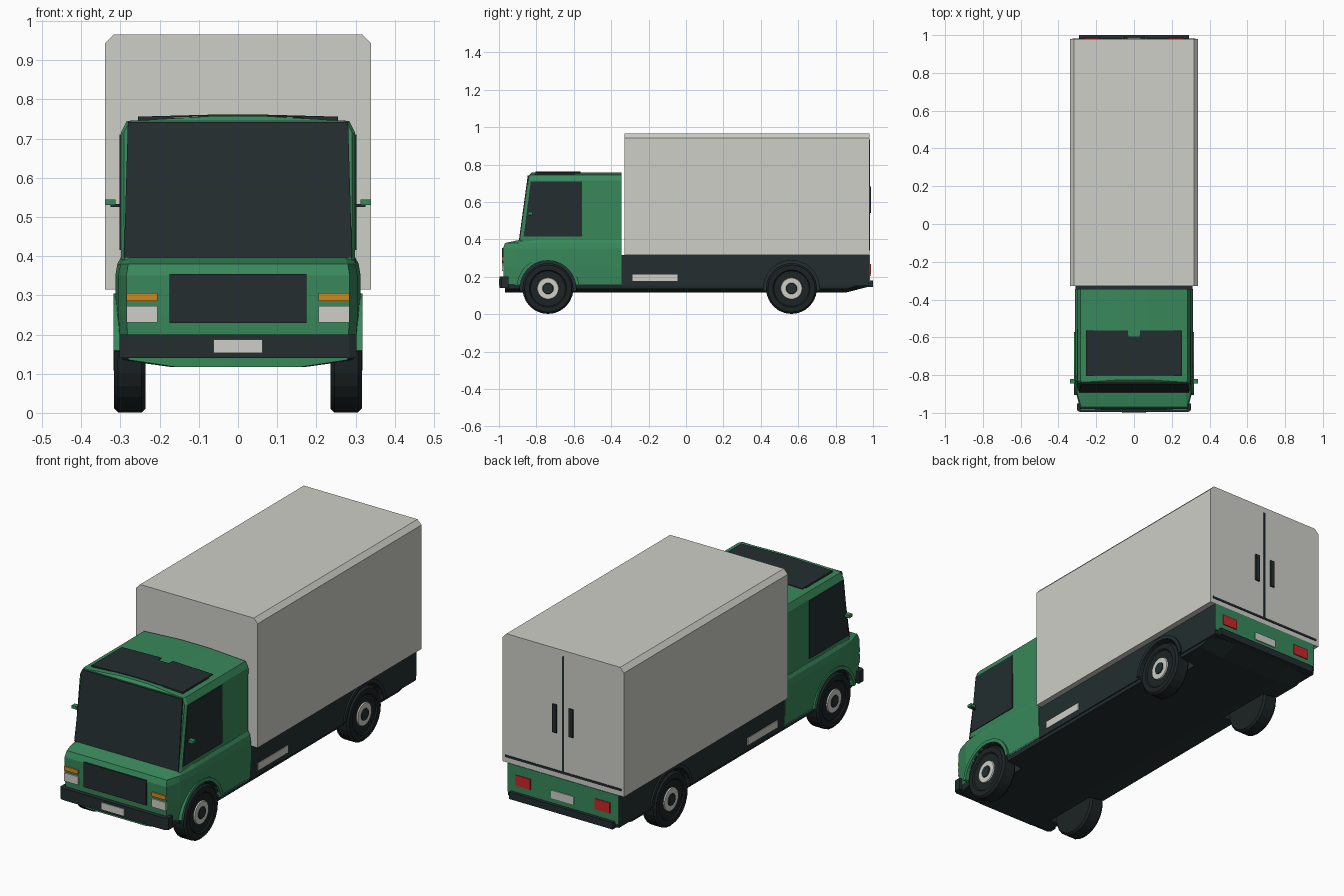
import bpy, bmesh
from math import sin, cos, pi
from mathutils import Vector

if "Cube" in bpy.data.objects:
    bpy.data.objects.remove(bpy.data.objects["Cube"])


def material(name, r, g, b):
    m = bpy.data.materials.new(name)
    m.use_nodes = True
    m.diffuse_color = (r, g, b, 1)
    m.node_tree.nodes["Principled BSDF"].inputs["Base Color"].default_value = (r, g, b, 1)
    return m


GREEN = material("green paint", .04, .25, .105)
WHITE = material("off white", .62, .62, .58)
DARK = material("dark trim", .017, .027, .029)
RUBBER = material("tyre rubber", .012, .017, .018)
ORANGE = material("indicator orange", .62, .25, .014)
RED = material("tail light red", .6, .02, .022)


def loft(name, rings, mats, rule=None):
    """Skin equal-length rings of points and cap both ends."""
    bm = bmesh.new()
    rows = [[bm.verts.new(p) for p in ring] for ring in rings]
    n = len(rows[0])
    for a, b in zip(rows, rows[1:]):
        for i in range(n):
            j = (i + 1) % n
            bm.faces.new((a[i], a[j], b[j], b[i]))
    bm.faces.new(rows[0])
    bm.faces.new(rows[-1])
    bmesh.ops.recalc_face_normals(bm, faces=bm.faces)
    for f in bm.faces:
        f.material_index = rule(f) if rule else 0
    me = bpy.data.meshes.new(name)
    bm.to_mesh(me)
    bm.free()
    for m in mats:
        me.materials.append(m)
    ob = bpy.data.objects.new(name, me)
    bpy.context.collection.objects.link(ob)
    return ob


def prism(name, pts, vec, mat):
    pts = [Vector(p) for p in pts]
    return loft(name, [pts, [p + Vector(vec) for p in pts]], [mat])


def block(name, x, y, z, mat):
    pts = [(x[0], y[0], z[0]), (x[1], y[0], z[0]), (x[1], y[0], z[1]), (x[0], y[0], z[1])]
    return prism(name, pts, (0, y[1] - y[0], 0), mat)


def pair(name, x, y, z, mat):
    for side, s in (("left", 1), ("right", -1)):
        block(f"{side}_{name}", (s * x[0], s * x[1]), y, z, mat)


def both(half):
    """Mirror a half outline across x = 0 to close it."""
    return half + [(-x, y, z) for x, y, z in reversed(half)]


def circle(r, x, y, n=24):
    return [(x, y + r * cos(2 * pi * i / n), AXLE + r * sin(2 * pi * i / n)) for i in range(n)]


AXLE = .137
FRONT, REAR = -.738, .564

# Cargo box with chamfered roof edges
prism("cargo_box", both([(.34, -.328, .315), (.34, -.328, .942), (.318, -.328, .965)]),
      (0, 1.308, 0), WHITE)

# Lower cab, tapered towards the nose
def nose(z, y, inset):
    return both([(.285 - inset, y, z), (.305 - inset, max(y + .04, -.9), z),
                 (.313 - inset, -.78, z), (.313 - inset, -.345, z)])

lower_cab = loft("lower_cab", [nose(.155, -.972, .006), nose(.25, -.977, 0), nose(.35, -.979, 0),
                               nose(.38, -.968, .005), nose(.397, -.89, .014)], [GREEN, DARK])

# Upper cab with raked front and crowned roof
def cabin(z, y, hw):
    return both([(hw - .008, y, z), (hw, y + .012, z), (hw, -.345, z)])

loft("upper_cab", [cabin(.39, -.888, .298), cabin(.715, -.843, .299), cabin(.745, -.838, .284),
                   cabin(.757, -.825, .08)], [GREEN])

# Glass
prism("windscreen", both([(.291, -.886, .397), (.281, -.839, .742)]), (0, -.007, 0), DARK)
for side, s in (("left", 1), ("right", -1)):
    prism(side + "_window", [(s * .296, y, z) for y, z in
          ((-.868, .416), (-.555, .416), (-.555, .71), (-.83, .71))], (s * .006, 0, 0), DARK)

# Roof panel following the crown, with a notch at its back edge
prism("roof_panel", both([(.03, -.595, .758), (.032, -.565, .758), (.255, -.565, .752),
                          (.255, -.805, .752), (.03, -.805, .758)]), (0, 0, .004), DARK)
block("roof_panel_edge", (-.255, .255), (-.805, -.595), (.744, .754), DARK)

# Chassis sides and the sloped underbody
chassis = block("chassis", (-.31, .31), (-.345, .978), (.15, .316), DARK)
chassis.data.materials.clear()
for m in (GREEN, DARK):
    chassis.data.materials.append(m)
for p in chassis.data.polygons:
    p.material_index = 1

def belly(y, k, lift):
    return both([(.17 * k, y, .117 + lift), (.30 * k, y, .135 + lift), (.308 * k, y, .162 + lift)])

underbody = loft("underbody", [belly(-.968, .93, 0), belly(-.85, 1, 0), belly(.86, 1, 0),
                               belly(.978, 1, .03)], [GREEN, DARK],
                 lambda f: 0 if f.normal.y < -.7 else 1)

# Wheels, arches and wheel wells
for end, y, bodies, arch_mat in (("front", FRONT, (lower_cab, underbody), GREEN),
                                 ("rear", REAR, (chassis, underbody), DARK)):
    for side, s in (("left", 1), ("right", -1)):
        tag = f"{end}_{side}_"
        tread = ((.10, .236), (.127, .236), (.136, .246), (.136, .306), (.126, .316),
                 (.10, .316), (.094, .31), (.058, .308))
        loft(tag + "tyre", [circle(r, s * x, y) for r, x in tread], [RUBBER])
        loft(tag + "rim", [circle(.059, s * .306, y), circle(.056, s * .314, y)], [WHITE])
        loft(tag + "hub", [circle(.032, s * .31, y), circle(.028, s * .318, y)], [DARK])
        arc = [.13 + (pi - .26) * i / 14 for i in range(15)]
        rim = [(r, a) for r, seq in ((.15, arc), (.168, arc[::-1])) for a in seq]
        prism(tag + "arch", [(s * .3, y + r * cos(a), AXLE + r * sin(a)) for r, a in rim],
              (s * .018, 0, 0), arch_mat)
        well = loft(tag + "well_cutter", [circle(.15, s * .215, y), circle(.15, s * .4, y)],
                    [GREEN, DARK], lambda f: 1)
        well.hide_render = True
        well.hide_viewport = True
        for body in bodies:
            cut = body.modifiers.new(tag + "well", 'BOOLEAN')
            cut.operation = 'DIFFERENCE'
            cut.solver = 'EXACT'
            cut.object = well

# Front end
prism("front_bumper", both([(.285, -.996, .14), (.302, -.986, .14), (.302, -.95, .14)]),
      (0, 0, .06), DARK)
block("front_plate", (-.063, .063), (-1, -.99), (.153, .187), WHITE)
block("grille", (-.175, .175), (-.984, -.975), (.23, .355), DARK)
pair("headlight", (.205, .284), (-.984, -.975), (.231, .273), WHITE)
pair("indicator", (.205, .284), (-.984, -.975), (.285, .306), ORANGE)

# Mirrors and side plates
pair("mirror_arm", (.295, .325), (-.837, -.828), (.526, .533), DARK)
pair("mirror", (.312, .34), (-.845, -.82), (.531, .545), GREEN)
pair("side_plate", (.308, .314), (-.285, -.045), (.176, .213), WHITE)

# Rear doors
block("door_seam", (-.005, .005), (.978, .983), (.345, .935), DARK)
block("door_sill_line", (-.325, .325), (.978, .983), (.341, .352), DARK)
pair("door_handle", (.034, .058), (.978, .988), (.54, .682), DARK)

# Rear panel, lights and bumper
block("rear_panel", (-.31, .31), (.975, .983), (.17, .315), GREEN)
pair("tail_light", (.18, .265), (.98, .988), (.215, .268), RED)
block("rear_plate", (-.063, .063), (.98, .988), (.205, .245), WHITE)
block("rear_bumper", (-.29, .29), (.965, 1), (.145, .18), DARK)
